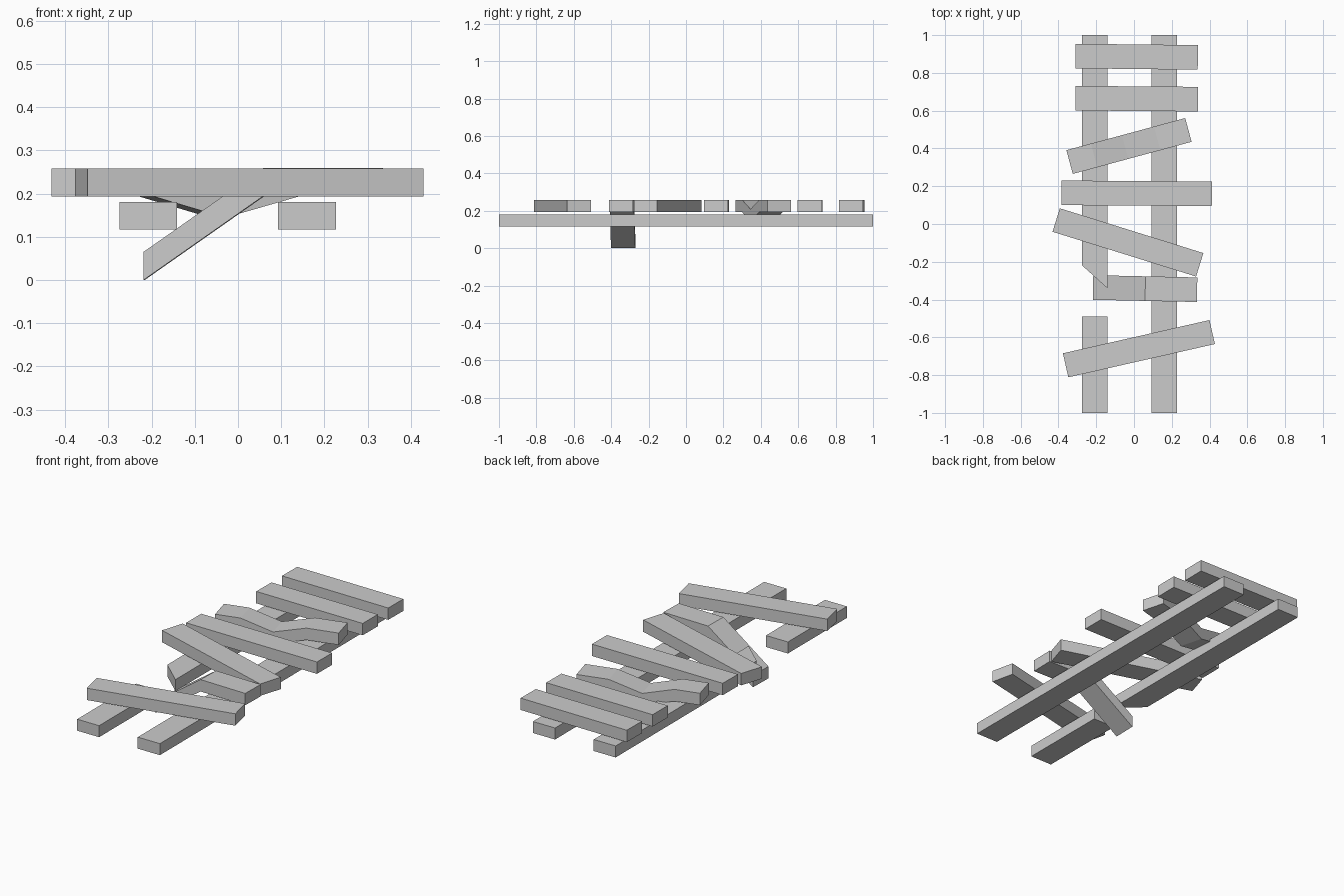
import bpy, bmesh
from mathutils import Vector

if "Cube" in bpy.data.objects:
    bpy.data.objects.remove(bpy.data.objects["Cube"])


def make_object(name, sections):
    """Loft four-cornered sections into a closed solid."""
    bm = bmesh.new()
    rings = [[bm.verts.new(p) for p in s] for s in sections]
    for a, b in zip(rings, rings[1:]):
        for i in range(4):
            j = (i + 1) % 4
            bm.faces.new((a[i], a[j], b[j], b[i]))
    bm.faces.new(rings[0])
    bm.faces.new(rings[-1])
    bmesh.ops.recalc_face_normals(bm, faces=bm.faces)
    mesh = bpy.data.meshes.new(name)
    bm.to_mesh(mesh)
    bm.free()
    obj = bpy.data.objects.new(name, mesh)
    bpy.context.collection.objects.link(obj)
    return obj


def plank(name, left, right, bends=((0, 0), (1, 0)), width=0.13, z0=0.193, z1=0.258):
    """Board between two end midpoints; bends are (fraction along, height offset)."""
    a, b = Vector(left), Vector(right)
    d = (b - a).normalized()
    side = Vector((-d.y, d.x)) * width / 2
    sections = []
    for t, dz in bends:
        p = a.lerp(b, t)
        l, r = p + side, p - side
        sections.append([(l.x, l.y, z0 + dz), (r.x, r.y, z0 + dz),
                         (r.x, r.y, z1 + dz), (l.x, l.y, z1 + dz)])
    return make_object(name, sections)


def rail(name, x0, x1, start, end):
    """Long beam; start and end give the y of the outer and inner edges."""
    z0, z1 = 0.117, 0.18
    make_object(name, [[(x0, y[0], z0), (x1, y[1], z0), (x1, y[1], z1), (x0, y[0], z1)]
                       for y in (start, end)])


# Support rails, the left one snapped apart
rail("right_rail", 0.093, 0.227, (-1, -1), (1, 1))
rail("left_rail_front", -0.274, -0.141, (-1, -1), (-0.49, -0.49))
rail("left_rail_back", -0.274, -0.141, (-0.22, -0.34), (1, 1))

# Straight cross planks, back to front
straight = [
    ((-0.31, 0.889), (0.338, 0.882)),
    ((-0.31, 0.666), (0.338, 0.661)),
    ((-0.384, 0.165), (0.412, 0.16)),
    ((-0.412, 0.021), (0.348, -0.216)),
    ((-0.362, -0.748), (0.414, -0.572)),
]
for i, (left, right) in enumerate(straight):
    plank(f"cross_plank_{i + 1}", left, right)

# Cracked plank sagging in the middle
plank("sagging_plank", (-0.341, 0.328), (0.288, 0.498),
      ((0, 0), (0.206, 0), (0.468, -0.049), (0.738, 0), (1, 0)))

# Broken plank fallen through on the left side
plank("fallen_plank", (-0.217, -0.336), (0.334, -0.348),
      ((0, -0.193), (0.502, 0.001), (1, 0.001)))
